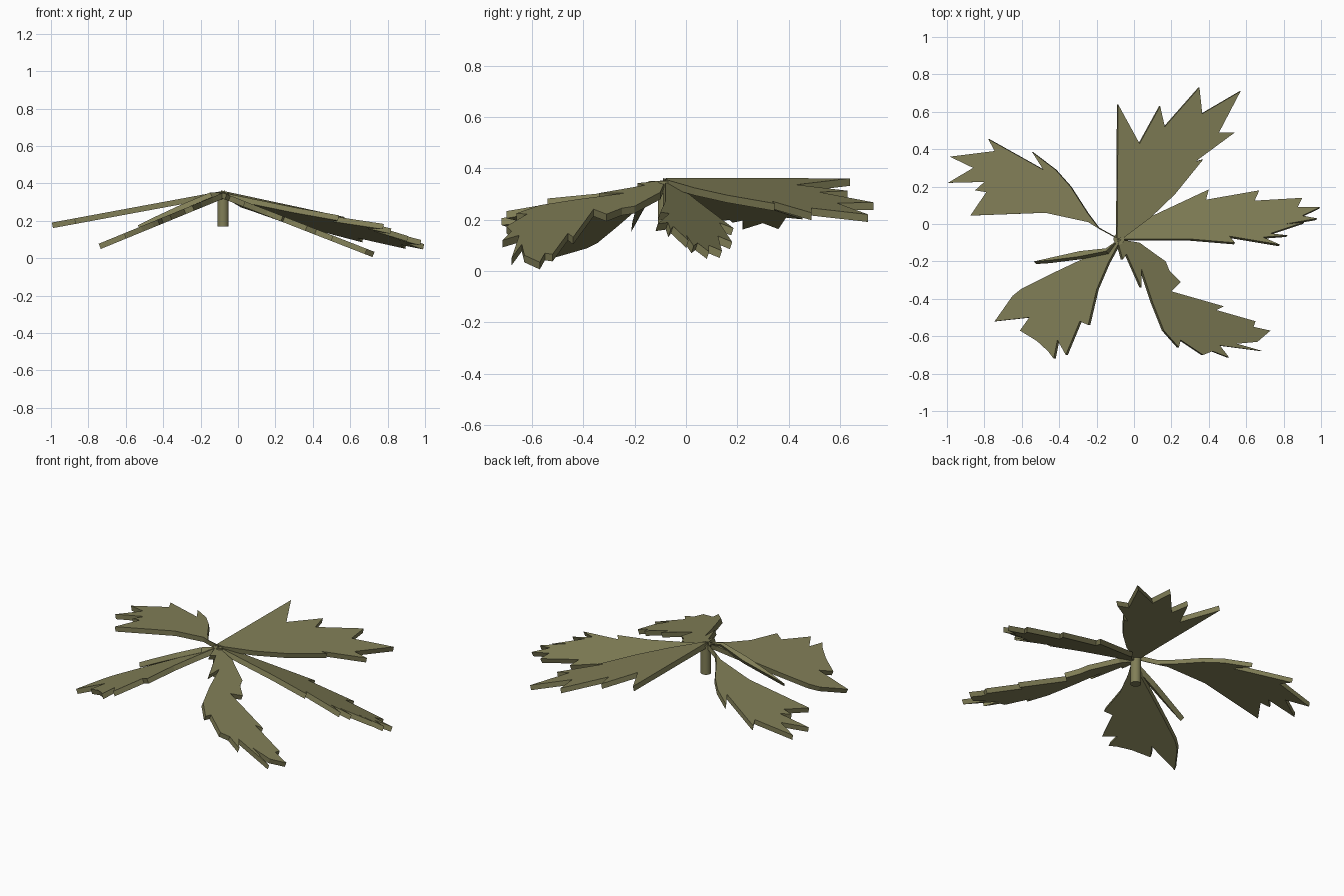
import bpy
import bmesh
from mathutils import Vector

THICKNESS = .03
HUB = Vector((-.08, -.08, .35))

default_cube = bpy.data.objects.get("Cube")
if default_cube:
    bpy.data.objects.remove(default_cube, do_unlink=True)

# One olive colour for the whole plant
olive = bpy.data.materials.new("olive_green")
olive.use_nodes = True
colour = (.22, .21, .095, 1)
olive.diffuse_color = colour
olive.node_tree.nodes["Principled BSDF"].inputs["Base Color"].default_value = colour


def add_leaf(name, slope_x, slope_y, outline, rise=0):
    """Flat jagged leaf lying on a plane tilted about the hub, then thickened."""
    bm = bmesh.new()
    verts = []
    for x, y in outline:
        z = HUB.z + rise + slope_x * (x - HUB.x) + slope_y * (y - HUB.y)
        verts.append(bm.verts.new((x, y, z)))
    face = bm.faces.new(verts)
    face.normal_update()
    if face.normal.z < 0:
        face.normal_flip()
    mesh = bpy.data.meshes.new(name)
    bm.to_mesh(mesh)
    bm.free()
    mesh.materials.append(olive)
    leaf = bpy.data.objects.new(name, mesh)
    bpy.context.collection.objects.link(leaf)
    thicken = leaf.modifiers.new("thickness", 'SOLIDIFY')
    thicken.thickness = THICKNESS
    thicken.offset = -1
    return leaf


# Broad leaf at the back
add_leaf("back_leaf", -.215, 0, [
    (-.09, -.08), (-.085, .64), (.03, .43), (.14, .63), (.165, .52),
    (.35, .73), (.365, .59), (.57, .71), (.455, .49), (.54, .49),
    (.33, .335), (.37, .345), (.22, .16), (.09, .035), (-.05, -.07),
], rise=.01)

# Long leaf on the model's left, dipping toward the back
add_leaf("left_leaf", -.205, -.32, [
    (-.1, -.08), (-.03, -.05), (.02, .01), (.09, .04), (.4, .185),
    (.385, .13), (.67, .18), (.645, .125), (.9, .14), (.875, .09),
    (.995, .09), (.9, .045), (.98, .03), (.81, .0), (.91, .01),
    (.73, -.05), (.82, -.06), (.69, -.07), (.78, -.11), (.51, -.065),
    (.54, -.1), (.3, -.08), (-.05, -.08),
])

# Drooping leaf at the front on the model's left
add_leaf("front_left_leaf", -.39, 0, [
    (-.09, -.08), (.03, -.1), (.12, -.165), (.17, -.2), (.19, -.25),
    (.25, -.31), (.2, -.36), (.48, -.44), (.44, -.46), (.65, -.52),
    (.64, -.55), (.73, -.57), (.66, -.63), (.55, -.64), (.69, -.68),
    (.46, -.65), (.51, -.715), (.42, -.68), (.37, -.7), (.25, -.62),
    (.24, -.66), (.16, -.57), (.1, -.42), (.04, -.24), (.04, -.34),
    (-.04, -.16), (-.06, -.19),
])

# Drooping leaf at the front on the model's right
add_leaf("front_right_leaf", .41, 0, [
    (-.07, -.08), (-.13, -.12), (-.26, -.18), (-.45, -.27), (-.6, -.345),
    (-.65, -.385), (-.745, -.52), (-.56, -.5), (-.61, -.57), (-.52, -.625),
    (-.46, -.68), (-.43, -.72), (-.41, -.62), (-.365, -.7), (-.29, -.52),
    (-.245, -.54), (-.2, -.35), (-.14, -.21), (-.08, -.1),
])

# Leaf at the back on the model's right, with a narrow stalk
add_leaf("back_right_leaf", .185, 0, [
    (-.07, -.09), (-.1, -.07), (-.19, -.02), (-.25, .06), (-.34, .2),
    (-.42, .29), (-.545, .385), (-.485, .29), (-.78, .455), (-.745, .39),
    (-.985, .36), (-.86, .3), (-.995, .22), (-.8, .225), (-.85, .18),
    (-.79, .17), (-.875, .045), (-.475, .06), (-.245, .01), (-.18, -.03),
], rise=.01)

# Thin steep blade between the two leaves on the model's right
add_leaf("small_blade_leaf", .54, -.6, [
    (-.08, -.08), (-.15, -.13), (-.29, -.145), (-.535, -.2),
    (-.46, -.195), (-.3, -.175), (-.15, -.145),
])

# Short round stem under the hub
bpy.ops.mesh.primitive_cylinder_add(
    vertices=16, radius=.03, depth=.18, location=(HUB.x, HUB.y, .26))
stem = bpy.context.object
stem.name = "stem"
stem.data.materials.append(olive)
bpy.ops.object.shade_smooth_by_angle()
